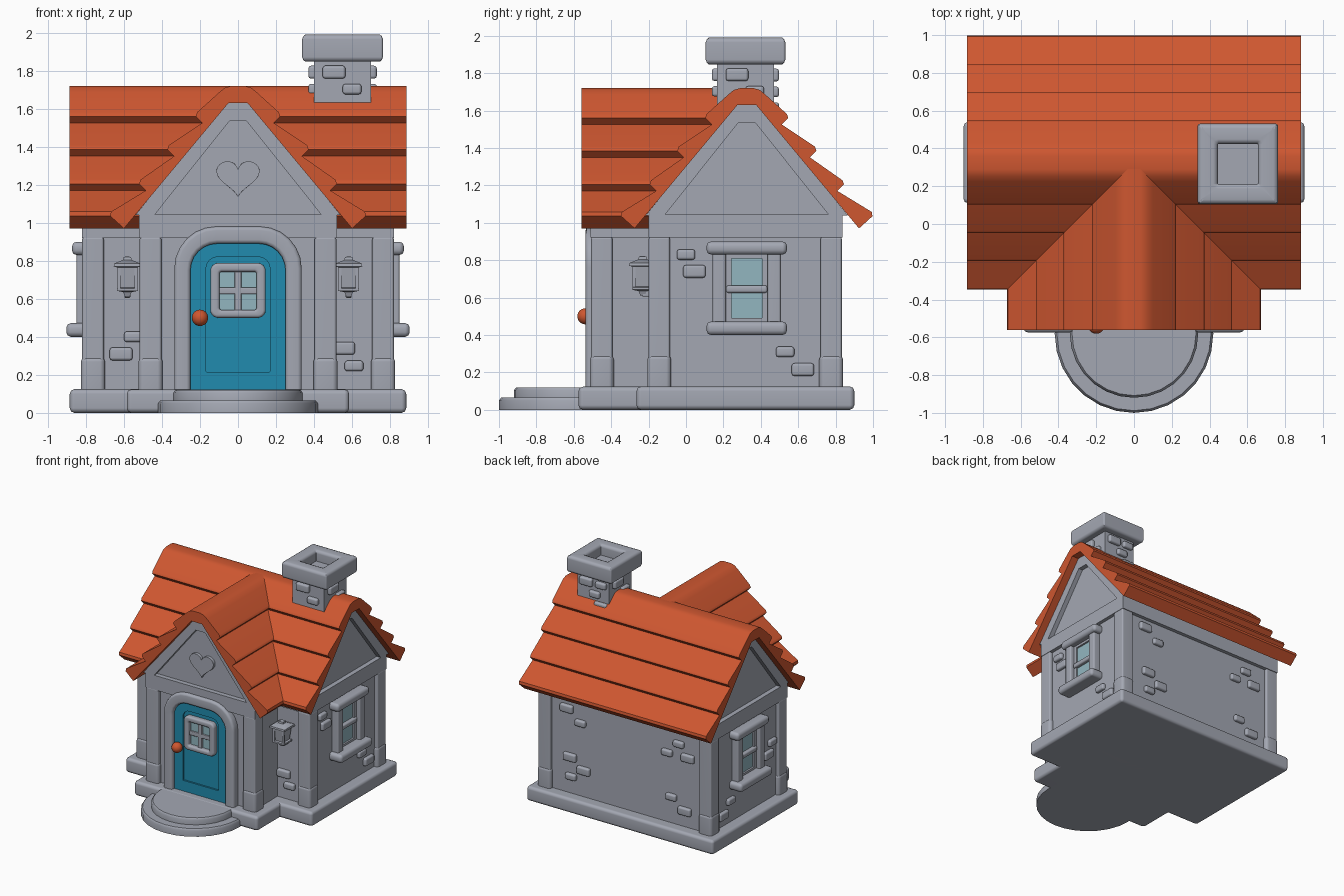
import bpy, bmesh, math
from mathutils import Matrix, Vector

cube = bpy.data.objects.get("Cube")
if cube:
    bpy.data.objects.remove(cube, do_unlink=True)


def material(name, rgb):
    m = bpy.data.materials.new(name)
    m.use_nodes = True
    m.diffuse_color = (*rgb, 1)
    m.node_tree.nodes["Principled BSDF"].inputs["Base Color"].default_value = (*rgb, 1)
    return m


STONE = material("grey stone", (0.37, 0.39, 0.45))
TILE = material("orange tile", (0.62, 0.095, 0.03))
BLUE = material("blue paint", (0.015, 0.26, 0.43))
GLASS = material("pale glass", (0.29, 0.47, 0.53))

# Placement frames: parts are drawn facing the front, then turned to a side
MID = 0.325
FRONT = Matrix.Identity(4)
def turned(deg, y=MID):
    return Matrix.Translation((0, y, 0)) @ Matrix.Rotation(math.radians(deg), 4, 'Z')
LEFT, RIGHT, BACK = turned(90), turned(-90), turned(180, 0)
parts = []


def finish(name, bm, mat, frame=FRONT, bevel=0.0, segs=2):
    bmesh.ops.remove_doubles(bm, verts=bm.verts, dist=0.0001)
    bmesh.ops.recalc_face_normals(bm, faces=bm.faces)
    if bevel:
        sharp = [e for e in bm.edges if e.is_manifold and e.calc_face_angle() > 0.8]
        bmesh.ops.bevel(bm, geom=sharp, offset=bevel, segments=segs, profile=0.5,
                        affect='EDGES', clamp_overlap=True)
    bm.transform(frame)
    mesh = bpy.data.meshes.new(name)
    bm.to_mesh(mesh)
    bm.free()
    mesh.materials.append(mat)
    obj = bpy.data.objects.new(name, mesh)
    bpy.context.collection.objects.link(obj)
    parts.append(obj)
    return obj


def box(name, x, y, z, mat=STONE, frame=FRONT, bevel=0.0):
    bm = bmesh.new()
    bmesh.ops.create_cube(bm, size=1)
    for v in bm.verts:
        v.co = Vector([(r[0] + r[1]) / 2 + c * (r[1] - r[0]) for c, r in zip(v.co, (x, y, z))])
    return finish(name, bm, mat, frame, bevel)


def prism(name, pts, y0, y1, mat=STONE, frame=FRONT, bevel=0.0):
    bm = bmesh.new()
    face = bm.faces.new([bm.verts.new((x, y0, z)) for x, z in pts])
    new = bmesh.ops.extrude_face_region(bm, geom=[face])["geom"]
    bmesh.ops.translate(bm, vec=(0, y1 - y0, 0),
                        verts=[g for g in new if isinstance(g, bmesh.types.BMVert)])
    return finish(name, bm, mat, frame, bevel)


def rounded(w, z0, z1, top, bottom, n=6):
    """Rounded rectangle of half width w."""
    pts = []
    for i, (sx, z, sz, r) in enumerate(((1, z1, 1, top), (-1, z1, 1, top),
                                        (-1, z0, -1, bottom), (1, z0, -1, bottom))):
        for k in range(n + 1):
            a = math.pi / 2 * (i + k / n)
            pts.append((sx * (w - r) + r * math.cos(a), z - sz * r + r * math.sin(a)))
    return pts


def ring(name, outer, inner, y0, y1, mat=STONE, frame=FRONT, bevel=0.0):
    bm = bmesh.new()
    loops = [[bm.verts.new((x, y, z)) for x, z in pts]
             for pts, y in ((outer, y0), (outer, y1), (inner, y1), (inner, y0))]
    n = len(outer)
    for a in range(4):
        p, q = loops[a], loops[(a + 1) % 4]
        for i in range(n):
            j = (i + 1) % n
            bm.faces.new((p[i], p[j], q[j], q[i]))
    return finish(name, bm, mat, frame, bevel)


def lathe(name, pts, sides, loc, mat=STONE, phase=0.0):
    bm = bmesh.new()
    rows = [[bm.verts.new((r * math.cos(phase + k * math.tau / sides),
                           r * math.sin(phase + k * math.tau / sides), z))
             for k in range(sides)] for r, z in pts]
    for p, q in zip(rows, rows[1:]):
        for k in range(sides):
            j = (k + 1) % sides
            bm.faces.new((p[k], p[j], q[j], q[k]))
    bm.faces.new(rows[0])
    bm.faces.new(rows[-1])
    return finish(name, bm, mat, Matrix.Translation(loc))


def mirrored(half):
    return half + [(-x, z) for x, z in reversed(half)]


def stones(name, spots, depth, frame, w=0.06, h=0.034):
    for i, (x, z) in enumerate(spots):
        s = 1 if i % 2 else 0.82
        box(f"{name}_{i + 1}", (x - w * s, x + w * s), (-depth - 0.028, -depth + 0.02),
            (z - h * s, z + h * s), STONE, frame, 0.014)


# Foundation and round steps
box("foundation", (-0.885, 0.885), (-0.265, 0.9), (0, 0.125), bevel=0.025)
box("porch_foundation", (-0.585, 0.585), (-0.575, 0.2), (0, 0.124), bevel=0.025)
for name, r, z0, z1 in (("lower_step", 0.42, 0, 0.065), ("upper_step", 0.34, 0.06, 0.12)):
    lathe(name, [(r, z0), (r, z1 - 0.015), (r - 0.012, z1)], 28, (0, -0.58, 0))

# Walls and top beams
box("main_walls", (-0.79, 0.79), (-0.165, 0.805), (0.1, 1.0))
box("porch_walls", (-0.49, 0.49), (-0.475, 0), (0.1, 1.0))
box("main_beam", (-0.82, 0.82), (-0.2, 0.836), (0.92, 1.045))
box("porch_beam", (-0.52, 0.52), (-0.51, 0), (0.92, 1.044))

# Corner posts with wider feet
for sx in (-1, 1):
    for tag, x, y in (("porch", 0.46, -0.45), ("front", 0.763, -0.143), ("back", 0.763, 0.776)):
        for part, h, z0, z1, b in (("foot", 0.064, 0.1, 0.295, 0.026), ("post", 0.057, 0.2, 0.925, 0.012)):
            box(f"{tag}_{part}", (sx * x - h, sx * x + h), (y - h, y + h), (z0, z1), bevel=b)

# Gables: recessed panel inside a raised frame
panel = mirrored([(0.53, 1.04), (0.05, 1.64)])
frame_outline = mirrored([(0.43, 1.04), (0.54, 1.04), (0.05, 1.64)])
frame_outline = [(0.54, 1.04), (0.05, 1.64), (-0.05, 1.64), (-0.54, 1.04),
                 (-0.44, 1.04), (-0.045, 1.535), (0.045, 1.535), (0.44, 1.04)]
prism("main_gable_panel", panel, -0.78, 0.78, frame=LEFT)
prism("porch_gable_panel", panel, -0.47, 0.2)
for name, frame, y in (("porch", FRONT, -0.51), ("left", LEFT, -0.82), ("right", RIGHT, -0.82)):
    prism(name + "_gable_frame", frame_outline, y, y + 0.06, frame=frame)

# Roofs: stepped courses over a straight underside
half = [(0.05, 1.63), (0.6, 0.97), (0.672, 1.035), (0.668, 1.058)]
for x, z in ((0.52, 1.205), (0.372, 1.385), (0.222, 1.56)):
    half += [(x - 0.035, z - 0.035), (x, z), (x - 0.008, z + 0.022)]
half += [(0.1, 1.685), (0.07, 1.71), (0.035, 1.72)]
prism("main_roof", mirrored(half), -0.885, 0.885, TILE, LEFT)
prism("porch_roof", mirrored(half), -0.56, 0.3, TILE)

# Heart on the porch gable
heart = []
for k in range(40):
    t = math.tau * k / 40
    heart.append((0.114 * math.sin(t) ** 3, 1.245 + 0.0066 * (
        13 * math.cos(t) - 5 * math.cos(2 * t) - 2 * math.cos(3 * t) - math.cos(4 * t))))
prism("heart_ornament", heart, -0.495, -0.46, bevel=0.006)

# Door with surround, sunken panel, window and knob
ring("door_surround", rounded(0.335, 0.05, 0.98, 0.22, 0.01), rounded(0.25, 0.09, 0.89, 0.14, 0.01),
     -0.537, -0.46, bevel=0.022)
prism("door_panel", rounded(0.2, 0.1, 0.85, 0.08, 0.01), -0.49, -0.46, BLUE)
ring("door_frame", rounded(0.255, 0.1, 0.895, 0.14, 0.01), rounded(0.168, 0.215, 0.82, 0.06, 0.005),
     -0.505, -0.46, BLUE)
ring("door_window_frame", rounded(0.145, 0.5, 0.788, 0.04, 0.04), rounded(0.097, 0.542, 0.742, 0.01, 0.01),
     -0.535, -0.48, bevel=0.014)
box("door_window_glass", (-0.11, 0.11), (-0.5, -0.48), (0.53, 0.75), GLASS)
box("door_window_upright", (-0.018, 0.018), (-0.518, -0.48), (0.53, 0.75), bevel=0.006)
box("door_window_bar", (-0.11, 0.11), (-0.516, -0.48), (0.625, 0.66), bevel=0.006)
bm = bmesh.new()
bmesh.ops.create_uvsphere(bm, u_segments=20, v_segments=12, radius=0.043)
finish("door_knob", bm, TILE, Matrix.Translation((-0.2, -0.538, 0.5)))

# Side windows
for side, frame in (("left", LEFT), ("right", RIGHT)):
    n = side + "_window_"
    box(n + "glass", (-0.12, 0.12), (-0.8, -0.77), (0.45, 0.85), GLASS, frame)
    ring(n + "sash", rounded(0.13, 0.45, 0.85, 0.005, 0.005), rounded(0.083, 0.49, 0.81, 0.005, 0.005),
         -0.815, -0.77, frame=frame)
    box(n + "bar", (-0.11, 0.11), (-0.83, -0.77), (0.625, 0.665), STONE, frame, 0.012)
    for s in (-1, 1):
        box(n + "jamb", (s * 0.147 - 0.035, s * 0.147 + 0.035), (-0.85, -0.77), (0.45, 0.85),
            STONE, frame, 0.012)
    box(n + "lintel", (-0.215, 0.215), (-0.873, -0.77), (0.83, 0.9), STONE, frame, 0.024)
    box(n + "sill", (-0.215, 0.215), (-0.903, -0.77), (0.4, 0.472), STONE, frame, 0.024)

# Scattered wall stones
stones("front_stone", [(-0.55, 0.4), (-0.615, 0.31), (0.61, 0.247), (0.555, 0.34)], 0.165, FRONT)
stones("left_stone", [(-0.325, 0.83), (-0.28, 0.74), (0.205, 0.31), (0.3, 0.215)], 0.79, LEFT)
stones("right_stone", [(0.35, 0.6), (0.3, 0.51), (-0.21, 0.31), (-0.31, 0.22)], 0.79, RIGHT)
stones("back_stone", [(-0.43, 0.75), (-0.56, 0.845), (-0.52, 0.27), (-0.53, 0.435), (0.5, 0.82),
                      (-0.4, 0.35), (0.39, 0.72), (0.586, 0.72), (0.43, 0.35), (0.557, 0.26)], 0.805, BACK)

# Lanterns on the front wall
lantern = [(0.008, 0.822), (0.02, 0.82), (0.022, 0.805), (0.07, 0.785), (0.072, 0.77), (0.052, 0.765),
           (0.04, 0.66), (0.055, 0.655), (0.055, 0.642), (0.022, 0.635), (0.012, 0.61)]
for sx in (-1, 1):
    x = sx * 0.582
    lathe("lantern", [(r * 1.41, z) for r, z in lantern], 4, (x, -0.232, 0), phase=math.pi / 4)
    for s in (-1, 1):
        box("lantern_corner", (x + s * 0.045 - 0.008, x + s * 0.045 + 0.008), (-0.287, -0.27),
            (0.65, 0.775))
    box("lantern_bracket", (x - 0.016, x + 0.016), (-0.235, -0.16), (0.605, 0.645), bevel=0.006)

# Chimney: stack, hollow cap and stones on each face
CX, CY = 0.55, 0.318
box("chimney_stack", (CX - 0.15, CX + 0.15), (CY - 0.152, CY + 0.152), (1.4, 1.9))
cap = Matrix.Translation((CX, CY, 0)) @ Matrix.Rotation(math.pi / 2, 4, 'X')
ring("chimney_cap", rounded(0.213, -0.213, 0.213, 0.012, 0.012, 2),
     rounded(0.106, -0.106, 0.106, 0.004, 0.004, 2), 1.847, 1.99, frame=cap, bevel=0.025)
for k in range(4):
    turn = Matrix.Translation((CX, CY, 0)) @ Matrix.Rotation(k * math.pi / 2, 4, 'Z')
    spots = [(0.05, 1.703), (-0.045, 1.792)] if k != 2 else [(0.08, 1.79), (-0.06, 1.79), (0.02, 1.7), (0.08, 1.61)]
    stones(f"chimney_stone_{k + 1}", spots, 0.152, turn)

# Soft shading with crisp edges
bpy.ops.object.select_all(action='DESELECT')
for obj in parts:
    obj.select_set(True)
bpy.context.view_layer.objects.active = parts[0]
bpy.ops.object.shade_smooth_by_angle(angle=math.radians(48))
for obj in parts:
    obj.modifiers.new("even_normals", 'WEIGHTED_NORMAL').keep_sharp = True
